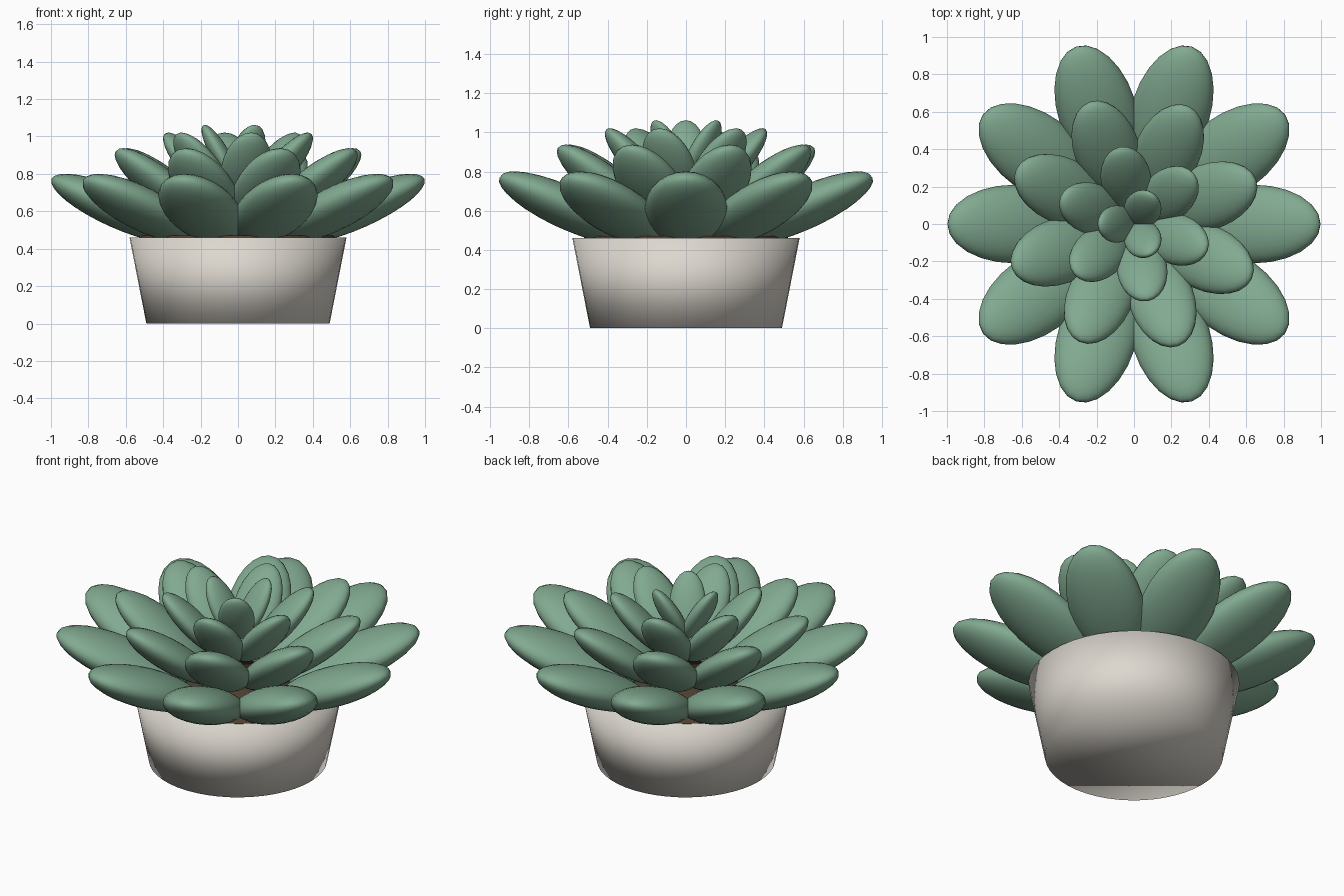
import bpy
from math import cos, sin, pi, radians

old = bpy.data.objects.get("Cube")
if old:
    bpy.data.objects.remove(old, do_unlink=True)


def material(name, rgb):
    mat = bpy.data.materials.new(name)
    mat.use_nodes = True
    mat.diffuse_color = (*rgb, 1)
    mat.node_tree.nodes["Principled BSDF"].inputs["Base Color"].default_value = (*rgb, 1)
    return mat


LEAF = material("leaf green", (0.22, 0.40, 0.28))
CERAMIC = material("pale ceramic", (0.72, 0.68, 0.62))
SOIL = material("dark soil", (0.08, 0.05, 0.03))


def finish(name, mat):
    obj = bpy.context.object
    obj.name = name
    obj.data.materials.append(mat)
    bpy.ops.object.shade_smooth()
    return obj


# Tapered pot and the soil inside its rim
bpy.ops.mesh.primitive_cone_add(vertices=48, radius1=0.49, radius2=0.58,
                                depth=0.46, location=(0, 0, 0.23))
finish("pot", CERAMIC)
bpy.ops.mesh.primitive_cylinder_add(vertices=48, radius=0.52, depth=0.02,
                                    location=(0, 0, 0.46))
finish("soil", SOIL)

# Rosette rings: count, distance out, height, tilt in degrees, half length, width, thickness
RINGS = {
    "outer": (10, 0.64, 0.615, 24, 0.39, 0.21, 0.106),
    "middle": (8, 0.43, 0.73, 37, 0.325, 0.175, 0.088),
    "inner": (6, 0.245, 0.83, 48, 0.25, 0.135, 0.068),
    "heart": (3, 0.093, 0.90, 60, 0.185, 0.10, 0.05),
}
for ring, (name, spec) in enumerate(RINGS.items()):
    count, out, height, tilt, length, width, thick = spec
    for i in range(count):
        turn = ring * 0.35 + i * 2 * pi / count
        bpy.ops.mesh.primitive_uv_sphere_add(
            segments=24, ring_count=16, radius=1,
            location=(out * cos(turn), out * sin(turn), height),
            rotation=(0, -radians(tilt), turn))
        leaf = finish(f"{name}_leaf_{i + 1}", LEAF)
        leaf.scale = (length, width, thick)
